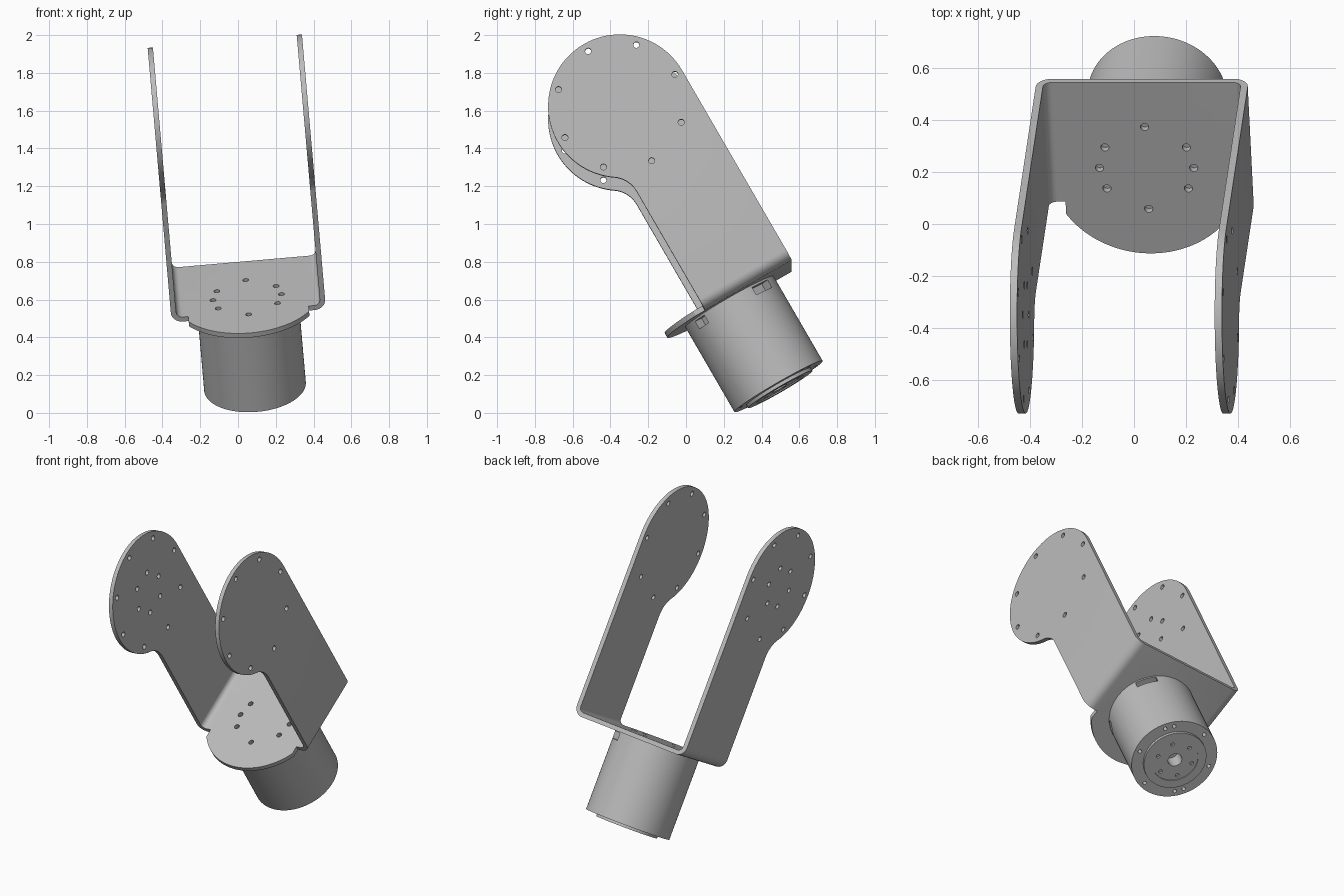
import bpy, bmesh, math
from mathutils import Matrix, Vector

if "Cube" in bpy.data.objects:
    bpy.data.objects.remove(bpy.data.objects["Cube"])

R = 0.38           # radius of arm heads and base disc
HEAD = 1.68        # height of arm head centre
BASE = 0.52        # underside of the base plate
T = 0.028          # sheet thickness
W = 0.41           # half width of the bracket
FRONT = -0.15      # front edge of the arms
HOLE = 0.016

metal = bpy.data.materials.new("satin grey")
metal.diffuse_color = (0.5, 0.5, 0.5, 1)
metal.use_nodes = True
metal.node_tree.nodes["Principled BSDF"].inputs["Base Color"].default_value = metal.diffuse_color


def arc(cx, cy, r, a0, a1, n):
    return [(cx + r * math.cos(math.radians(a0 + (a1 - a0) * i / n)),
             cy + r * math.sin(math.radians(a0 + (a1 - a0) * i / n))) for i in range(n + 1)]


def circle(cx, cy, r, n=20):
    return arc(cx, cy, r, 0, 360, n)[:-1]


def ring(cx, cy, r, angles, hole=HOLE):
    return [circle(cx + r * math.cos(math.radians(a)), cy + r * math.sin(math.radians(a)), hole)
            for a in angles]


# Maps a 2D outline plus depth to 3D, by extrusion axis
PLACE = {'X': lambda a, b, t: (t, a, b), 'Y': lambda a, b, t: (a, t, b), 'Z': lambda a, b, t: (a, b, t)}


def prism(name, outlines, axis, lo, hi):
    bm = bmesh.new()
    for pts in outlines:
        low, top = [[bm.verts.new(PLACE[axis](a, b, t)) for a, b in pts] for t in (lo, hi)]
        bm.faces.new(low)
        bm.faces.new(top)
        for i in range(len(pts)):
            j = (i + 1) % len(pts)
            bm.faces.new((low[i], low[j], top[j], top[i]))
    bmesh.ops.recalc_face_normals(bm, faces=bm.faces[:])
    me = bpy.data.meshes.new(name)
    bm.to_mesh(me)
    bm.free()
    ob = bpy.data.objects.new(name, me)
    bpy.context.collection.objects.link(ob)
    me.materials.append(metal)
    return ob


def combine(ob, tool, operation='DIFFERENCE'):
    mod = ob.modifiers.new("shape", 'BOOLEAN')
    mod.operation, mod.object, mod.solver = operation, tool, 'EXACT'
    bpy.context.view_layer.objects.active = ob
    bpy.ops.object.modifier_apply(modifier=mod.name)
    bpy.data.objects.remove(tool)


# Bent sheet: U section swept front to back, trimmed by the arm side profile
bend, inner, high = 0.06, 0.06 - T, 2.2
cz = BASE + bend
section = ([(-W, high)] + arc(-W + bend, cz, bend, 180, 270, 8) + arc(W - bend, cz, bend, 270, 360, 8)
           + [(W, high), (W - T, high)] + arc(W - bend, cz, inner, 360, 270, 8)
           + arc(-W + bend, cz, inner, 270, 180, 8) + [(-W + T, high)])
bracket = prism("bracket", [section], 'Y', -0.6, 0.6)

fillet = 0.15
fv = FRONT - fillet
fw = HEAD - math.sqrt((R + fillet) ** 2 - fv ** 2)
meet = math.degrees(math.atan2(HEAD - fw, -fv))
side = ([(FRONT, BASE - 0.1), (R, BASE - 0.1)] + arc(0, HEAD, R, 0, 180 + meet, 60)
        + arc(fv, fw, fillet, meet, 0, 14)[1:])
combine(bracket, prism("side_trim", [side], 'X', -1, 1), 'INTERSECT')

# Rounded front lip of the base plate, with bend relief notches
lip_half = 0.32
a = math.degrees(math.acos(lip_half / R))
lip = [(lip_half, -0.1), (-lip_half, -0.1)] + arc(0, 0, R, 180 + a, 360 - a, 48)
combine(bracket, prism("front_lip", [lip], 'Z', BASE, BASE + T), 'UNION')

# Screw holes: both arm heads, hub pattern on the left arm, base pattern
eight = range(0, 360, 45)
six = range(0, 360, 60)
combine(bracket, prism("arm_holes", ring(0, HEAD, 0.336, eight), 'X', -1, 1))
combine(bracket, prism("hub_holes", ring(0, HEAD, 0.131, six), 'X', -1, 0))
combine(bracket, prism("base_holes", ring(0, 0, 0.182, (0, 30, 90, 150, 180, 210, 270, 330)), 'Z',
                       BASE - 0.1, BASE + 0.1))

# Motor housing with windows under the plate and screw holes in the end
housing = prism("motor_housing", [circle(0, 0, 0.27, 96)], 'Z', 0, BASE)
for angle, width in ((43, 0.13), (-45, 0.08)):
    h = width / 2
    cutter = prism("window", [[(0.21, -h), (0.32, -h), (0.32, h), (0.21, h)]], 'Z', 0.462, 0.508)
    cutter.data.transform(Matrix.Rotation(math.radians(angle), 4, 'Z'))
    combine(housing, cutter)
combine(housing, prism("end_holes", ring(0, 0, 0.236, (38, 52, 105, 165, 218, 232, 285, 345), 0.012),
                       'Z', -0.1, 0.04))
combine(housing, prism("shaft_bore", [circle(0, 0, 0.044, 32)], 'Z', -0.1, 0.08))

# Output flange: raised boss with a stepped face, bore and screw holes
flange = prism("output_flange", [circle(0, 0, 0.197, 72)], 'Z', -0.018, 0.0)
combine(flange, prism("face_step", [circle(0, 0, 0.145, 64)], 'Z', -0.1, -0.012))
combine(flange, prism("flange_holes", ring(0, 0, 0.115, range(45, 405, 60), 0.012)
                      + [circle(0, 0, 0.044, 32)], 'Z', -0.1, 0.1))

# Lean the whole assembly and shade it
lean = (Matrix.Translation(Vector((0.09, 0.49, 0.14))) @ Matrix.Rotation(math.radians(-5), 4, 'Y')
        @ Matrix.Rotation(math.radians(30), 4, 'X'))
for ob in (bracket, housing, flange):
    ob.matrix_world = lean
    bpy.ops.object.select_all(action='DESELECT')
    ob.select_set(True)
    bpy.context.view_layer.objects.active = ob
    bpy.ops.object.shade_smooth_by_angle(angle=math.radians(30))
